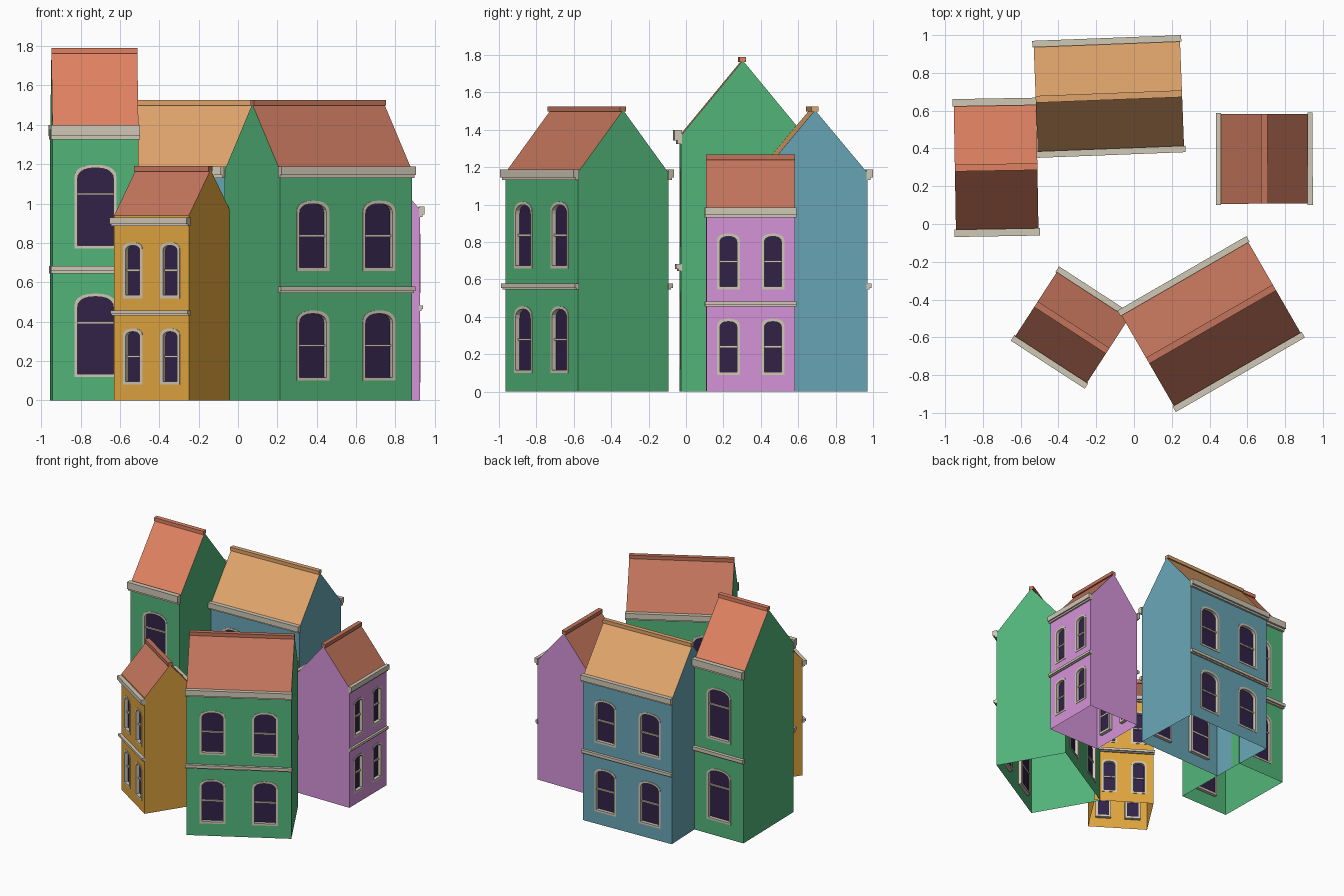
import bpy, math
from mathutils import Matrix, Vector
from mathutils.geometry import tessellate_polygon

if "Cube" in bpy.data.objects:
    bpy.data.objects.remove(bpy.data.objects["Cube"])


def material(name, r, g, b):
    def lin(c):
        c /= 255
        return c / 12.92 if c <= 0.04045 else ((c + 0.055) / 1.055) ** 2.4
    m = bpy.data.materials.new(name)
    m.diffuse_color = (lin(r), lin(g), lin(b), 1)
    m.use_nodes = True
    m.node_tree.nodes["Principled BSDF"].inputs["Base Color"].default_value = m.diffuse_color
    return m


GREEN = material("green wall", 82, 180, 121)
BLUE = material("blue wall", 104, 165, 181)
PURPLE = material("purple wall", 213, 147, 216)
OCHRE = material("ochre wall", 226, 166, 63)
TRIM = material("stone trim", 208, 200, 182)
GLASS = material("dark glass", 50, 34, 72)
TAN = material("tan roof", 225, 165, 108)
CORAL = material("coral roof", 224, 130, 98)
BRICK = material("brick roof", 194, 116, 91)


def add(name, verts, faces, mat, matrix):
    me = bpy.data.meshes.new(name)
    me.from_pydata([matrix @ Vector(v) for v in verts], [], faces)
    me.materials.append(mat)
    ob = bpy.data.objects.new(name, me)
    bpy.context.collection.objects.link(ob)
    return ob


def box(name, x, y, z, mat, matrix):
    """Box from (min, max) ranges on each axis."""
    v = [(a, b, c) for c in z for b in y for a in x]
    f = [(0, 2, 3, 1), (4, 5, 7, 6), (0, 1, 5, 4), (2, 6, 7, 3), (0, 4, 6, 2), (1, 3, 7, 5)]
    return add(name, v, f, mat, matrix)


def arch(cx, z0, w, h, inset=0.0, n=10):
    """Arched window outline, counter-clockwise seen from the front."""
    a, rise = w / 2 - inset, 0.3 * w - inset * 0.5
    spring = z0 + h - inset - rise
    pts = [(cx - a, z0 + inset), (cx + a, z0 + inset)]
    for i in range(n + 1):
        t = math.pi * i / n
        c, s = math.cos(t), math.sin(t)
        pts.append((cx + a * math.copysign(abs(c) ** 0.85, c), spring + rise * max(s, 0) ** 0.85))
    return pts


def window(name, cx, z0, w, h, y, bar, matrix):
    t, front, back = 0.016, y - 0.003, y + 0.026
    out, inn = arch(cx, z0, w, h), arch(cx, z0, w, h, t)
    n = len(out)
    # frame: closed ring with deep reveals
    v = []
    for loop, yy in ((out, front), (inn, front), (inn, back), (out, back)):
        v += [(p[0], yy, p[1]) for p in loop]
    f = []
    for k in range(4):
        a, b = k * n, ((k + 1) % 4) * n
        for i in range(n):
            j = (i + 1) % n
            f.append((a + i, a + j, b + j, b + i))
    add(name + "_frame", v, f, TRIM, matrix)
    # glass pane and sash bar
    add(name + "_glass", [(p[0], back - 0.003, p[1]) for p in inn], [tuple(range(n))], GLASS, matrix)
    zb = z0 + h * bar
    box(name + "_sash_bar", (cx - w / 2 + t, cx + w / 2 - t), (back - 0.014, back),
        (zb - 0.006, zb + 0.006), TRIM, matrix)


def facade(name, w, d, eave, wall, columns, rows, win, bar, band, cornice, proj, matrix):
    y = -d / 2
    spots = [(cx, z) for cx in columns for z in rows]
    # wall sheet with arched openings
    loops = [[(-w / 2, 0), (w / 2, 0), (w / 2, eave), (-w / 2, eave)]]
    loops += [arch(cx, z, *win) for cx, z in spots]
    polys = [[Vector((p[0], p[1], 0)) for p in loop] for loop in loops]
    flat = [p for poly in polys for p in poly]
    faces = []
    for t in tessellate_polygon(polys):
        a, b, c = (flat[i] for i in t)
        faces.append(tuple(t) if (b - a).cross(c - a).z > 0 else tuple(reversed(t)))
    add(name + "_wall", [(p.x, y, p.y) for p in flat], faces, wall, matrix)
    for i, (cx, z) in enumerate(spots):
        window(f"{name}_window_{i + 1}", cx, z, *win, y, bar, matrix)
    # floor band and stepped cornice
    e = w / 2 + 0.007
    b0, b1 = band
    c0, c1 = cornice
    box(name + "_band_upper", (-e, e), (y - proj * 0.75, y + 0.004), (b0 + 0.3 * (b1 - b0), b1), TRIM, matrix)
    box(name + "_band_lower", (-e, e), (y - proj * 0.4, y + 0.004), (b0, b0 + 0.3 * (b1 - b0)), TRIM, matrix)
    cm = c0 + 0.25 * (c1 - c0)
    box(name + "_cornice_upper", (-e, e), (y - proj, y + 0.004), (cm, c1), TRIM, matrix)
    box(name + "_cornice_lower", (-e, e), (y - proj * 0.55, y + 0.004), (c0, cm), TRIM, matrix)


def house(name, loc, angle, w, d, eave, ridge, wall, roof, columns, rows, win, bar, band, cornice, proj):
    m = Matrix.Translation((*loc, 0)) @ Matrix.Rotation(math.radians(angle), 4, 'Z')
    for side, turn in (("front", 0), ("back", math.pi)):
        ms = m @ Matrix.Rotation(turn, 4, 'Z')
        facade(f"{name}_{side}", w, d, eave, wall, columns, rows, win, bar, band, cornice, proj, ms)
        x, y = w / 2, d / 2
        # plain gable end and one roof slope per turn
        add(f"{name}_{side}_gable", [(x, -y, 0), (x, y, 0), (x, y, eave), (x, 0, ridge), (x, -y, eave)],
            [(0, 1, 2, 3, 4)], wall, ms)
        add(f"{name}_{side}_roof", [(-x, -y, eave), (x, -y, eave), (x, 0, ridge), (-x, 0, ridge)],
            [(0, 1, 2, 3)], roof, ms)
    box(name + "_ridge_cap", (-w / 2, w / 2), (-0.018, 0.018), (ridge - 0.008, ridge + 0.02), roof, m)


# tall narrow house with one window per floor
house("tall_green_house", (-0.73, 0.30), 1, 0.437, 0.66, 1.37, 1.77, GREEN, CORAL,
      [0], [0.118, 0.772], (0.215, 0.425), 0.65, (0.645, 0.683), (1.325, 1.398), 0.035)

# two wide houses sharing the same plan
wide = dict(w=0.775, d=0.56, eave=1.17, ridge=1.505, columns=[-0.194, 0.194], rows=[0.1, 0.658],
            win=(0.19, 0.357), bar=0.5, band=(0.545, 0.578), cornice=(1.13, 1.188), proj=0.03)
house("wide_blue_house", (-0.133, 0.675), 2.2, wall=BLUE, roof=TAN, **wide)
house("wide_green_house", (0.408, -0.53), 30, wall=GREEN, roof=BRICK, **wide)

# two small houses
house("small_purple_house", (0.69, 0.345), 90.2, 0.475, 0.466, 0.97, 1.247, PURPLE, BRICK,
      [-0.119, 0.119], [0.09, 0.545], (0.122, 0.3), 0.5, (0.455, 0.482), (0.932, 0.985), 0.023)
house("small_ochre_house", (-0.329, -0.548), -33, 0.453, 0.405, 0.94, 1.172, OCHRE, BRICK,
      [-0.113, 0.113], [0.08, 0.518], (0.118, 0.285), 0.5, (0.43, 0.457), (0.885, 0.93), 0.032)
